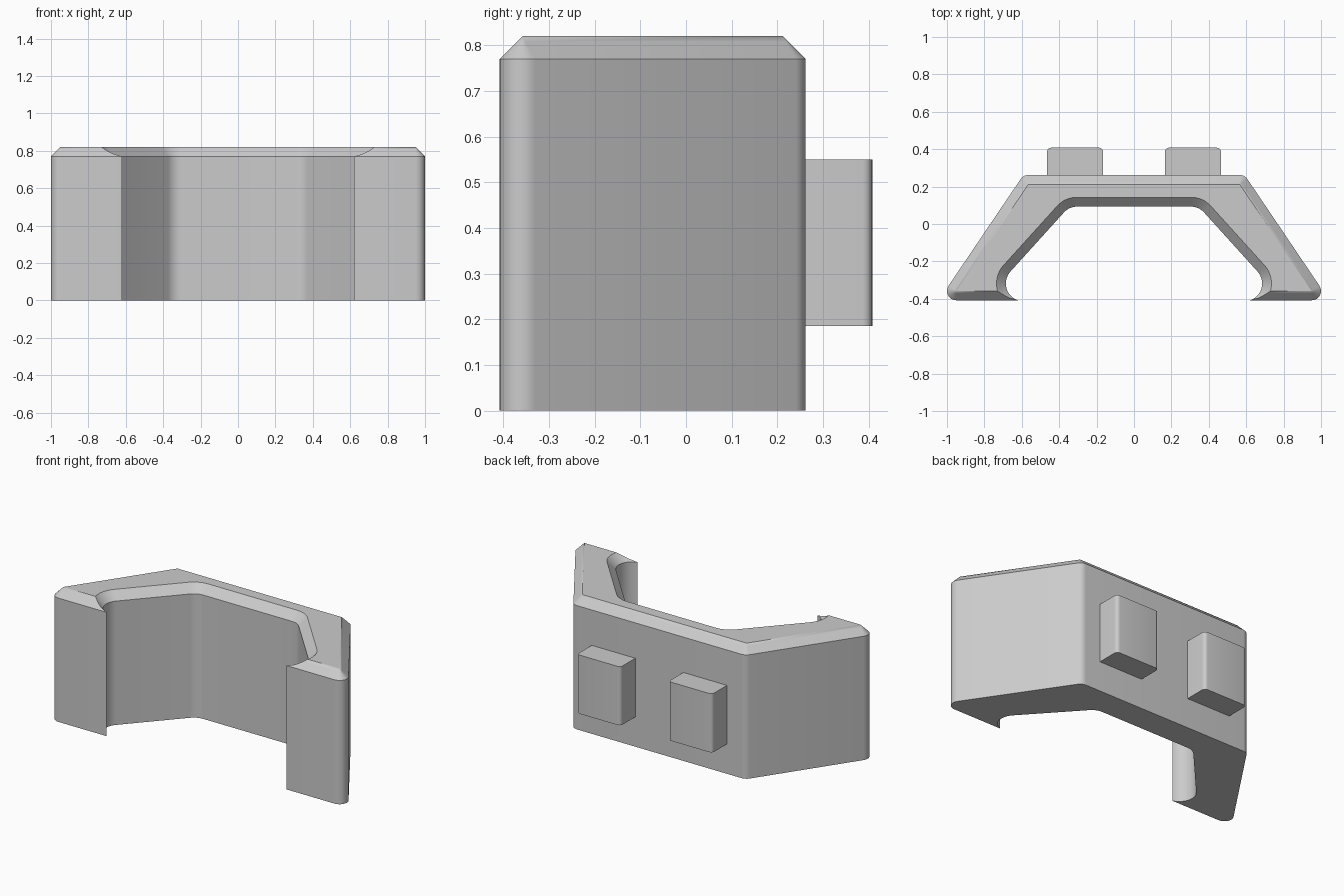
import bpy, bmesh, math
from mathutils import Vector

if "Cube" in bpy.data.objects:
    bpy.data.objects.remove(bpy.data.objects["Cube"])

grey = bpy.data.materials.new("plain grey")
grey.diffuse_color = (0.6, 0.6, 0.6, 1)
grey.use_nodes = True
grey.node_tree.nodes["Principled BSDF"].inputs["Base Color"].default_value = grey.diffuse_color

HEIGHT, CHAMFER = 0.82, 0.05
FRONT = -0.408                      # y of the front faces
HOOK = Vector((0.59, -0.318))       # centre of the hook arc at each arm end
HOOK_R = 0.095
INNER = Vector((0.305, 0.0))        # centre of the inside corner arc
INNER_R = 0.093
BACK_CORNER = Vector((0.565, 0.212))
ARM_CORNER = Vector((0.95, -0.358))


def arc(c, r, a0, a1, n=8):
    return [(c.x + r * math.cos(a0 + (a1 - a0) * i / n),
             c.y + r * math.sin(a0 + (a1 - a0) * i / n)) for i in range(n + 1)]


def outline(d):
    """Bracket outline shrunk inward by d, mirrored about x = 0."""
    side = math.atan2(0.385, 0.57)                 # outer wall normal
    wall = math.atan2(0.67, 0.74)                  # inner wall normal
    r = HOOK_R + d
    tip = math.asin((FRONT + d - HOOK.y) / r)
    half = arc(INNER, INNER_R + d, math.pi / 2, wall)
    half += arc(HOOK, r, wall, tip, 14)
    half += arc(ARM_CORNER, CHAMFER - d, -math.pi / 2, side, 10)
    half += arc(BACK_CORNER, CHAMFER - d, side, math.pi / 2, 6)
    return half + [(-x, y) for x, y in reversed(half)]


def finish(bm, name):
    bmesh.ops.remove_doubles(bm, verts=bm.verts, dist=1e-5)
    bmesh.ops.recalc_face_normals(bm, faces=bm.faces)
    mesh = bpy.data.meshes.new(name)
    bm.to_mesh(mesh)
    bm.free()
    mesh.materials.append(grey)
    ob = bpy.data.objects.new(name, mesh)
    bpy.context.collection.objects.link(ob)
    bpy.ops.object.select_all(action='DESELECT')
    ob.select_set(True)
    bpy.context.view_layer.objects.active = ob
    bpy.ops.object.shade_smooth_by_angle(angle=math.radians(30))


def loft(name, levels):
    """Stack of matching outlines joined by walls and capped."""
    bm = bmesh.new()
    rings = [[bm.verts.new((x, y, z)) for x, y in pts] for pts, z in levels]
    n = len(rings[0])
    for a, b in zip(rings, rings[1:]):
        for i in range(n):
            j = (i + 1) % n
            bm.faces.new((a[i], a[j], b[j], b[i]))
    bm.faces.new(rings[0])
    bm.faces.new(rings[-1])
    finish(bm, name)


# bracket body with chamfered top rim
rim = HEIGHT - CHAMFER
loft("bracket_body", [(outline(0), 0), (outline(0), rim)] +
     [(outline(CHAMFER * t), rim + CHAMFER * t) for t in (0.25, 0.5, 0.75, 1)])

# two mounting blocks on the back, outer upright edges rounded
for name, cx in (("left_block", -0.315), ("right_block", 0.315)):
    w, r, y1 = 0.15, 0.022, 0.408
    pts = [(cx - w, 0.25), (cx + w, 0.25)]
    pts += arc(Vector((cx + w - r, y1 - r)), r, 0, math.pi / 2, 5)
    pts += arc(Vector((cx - w + r, y1 - r)), r, math.pi / 2, math.pi, 5)
    loft(name, [(pts, 0.185), (pts, 0.55)])
